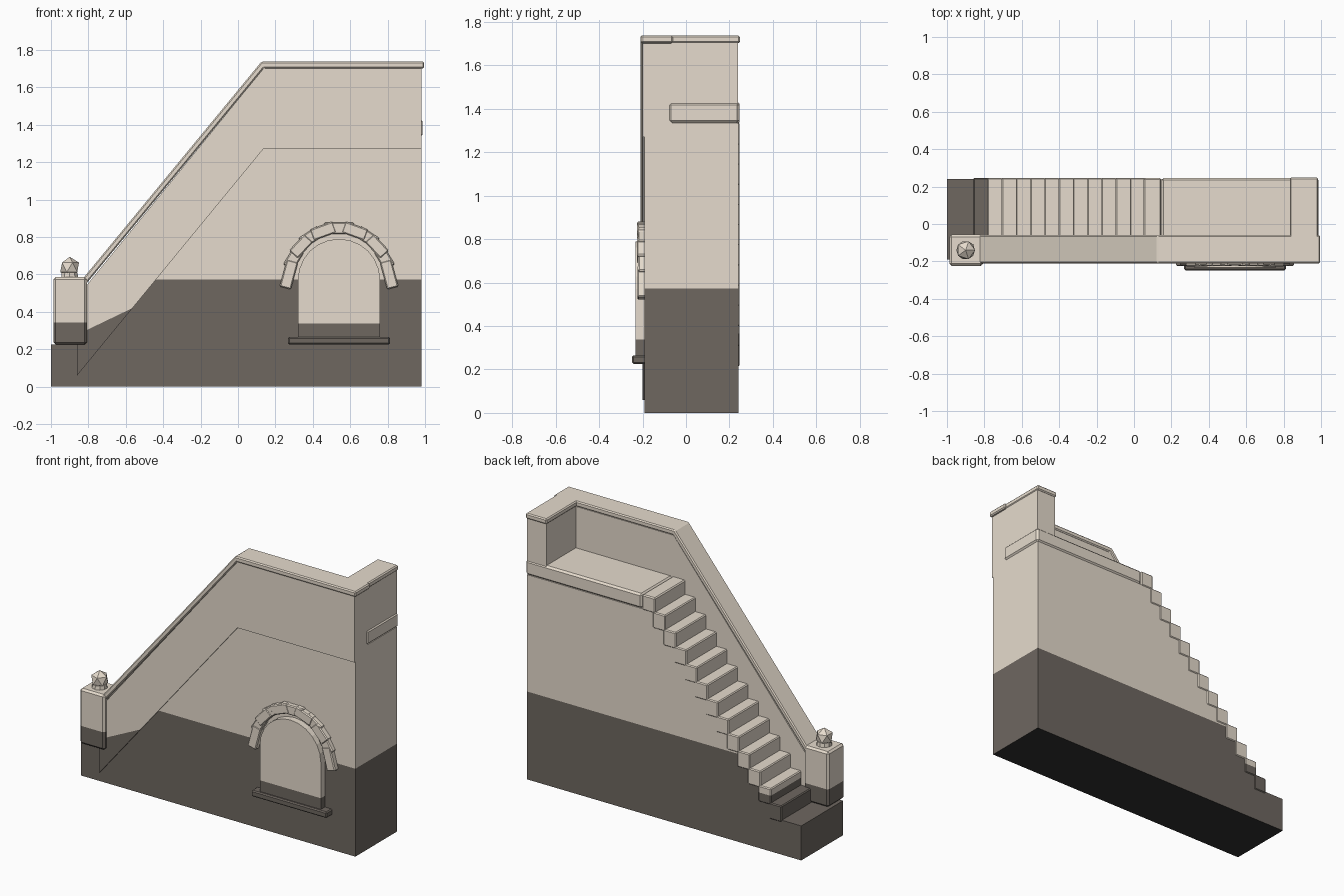
import bpy, bmesh, math
from mathutils import Vector, Matrix

if "Cube" in bpy.data.objects:
    bpy.data.objects.remove(bpy.data.objects["Cube"])


def material(name, rgb):
    m = bpy.data.materials.new(name)
    m.diffuse_color = (*rgb, 1)
    m.use_nodes = True
    m.node_tree.nodes["Principled BSDF"].inputs["Base Color"].default_value = m.diffuse_color
    return m


PLASTER = material("light plaster", (0.79, 0.71, 0.61))
DARK = material("dark stone", (0.156, 0.136, 0.118))
BLACK = material("black underside", (0.03, 0.03, 0.03))


def finish(name, bm, bevel=0.0, cut=None, base=PLASTER, underside=False):
    """Make an object; cut = (point, normal) paints everything below that plane dark."""
    bmesh.ops.recalc_face_normals(bm, faces=bm.faces)
    if cut:
        co, no = Vector(cut[0]), Vector(cut[1])
        geom = bm.verts[:] + bm.edges[:] + bm.faces[:]
        bmesh.ops.bisect_plane(bm, geom=geom, plane_co=co, plane_no=no, dist=1e-5)
        for f in bm.faces:
            f.material_index = int((f.calc_center_median() - co).dot(no) < 0)
            if underside and f.normal.z < -0.9:
                f.material_index = 2
    me = bpy.data.meshes.new(name)
    bm.to_mesh(me)
    bm.free()
    me.materials.append(base)
    if cut:
        me.materials.append(DARK)
    if underside:
        me.materials.append(BLACK)
    ob = bpy.data.objects.new(name, me)
    bpy.context.collection.objects.link(ob)
    if bevel:
        mod = ob.modifiers.new("Bevel", 'BEVEL')
        mod.width, mod.segments = bevel, 1
        mod.limit_method, mod.angle_limit = 'ANGLE', math.radians(35)
    return ob


def box(name, x0, x1, y0, y1, z0, z1, bevel=0.0, cut=None, base=PLASTER):
    bm = bmesh.new()
    bmesh.ops.create_cube(bm, size=1)
    for v in bm.verts:
        v.co = ((x0 + x1) / 2 + v.co.x * (x1 - x0),
                (y0 + y1) / 2 + v.co.y * (y1 - y0),
                (z0 + z1) / 2 + v.co.z * (z1 - z0))
    return finish(name, bm, bevel, cut, base)


def extrude(name, profile, y0, y1, bevel=0.0, cut=None, underside=False):
    """Extrude an x/z outline from y0 to y1."""
    bm = bmesh.new()
    face = bm.faces.new([bm.verts.new((x, y0, z)) for x, z in profile])
    new = bmesh.ops.extrude_face_region(bm, geom=[face])["geom"]
    for v in new:
        if isinstance(v, bmesh.types.BMVert):
            v.co.y = y1
    # extruding keeps the first face, so the solid is closed
    return finish(name, bm, bevel, cut, underside=underside)


UP = (0, 0, 1)
STEPS, RUN, RISE = 13, 0.0762, 0.0927
X0, Z0 = -0.86, 0.225

# main block with a stepped slope
outline = [(0.98, 0), (-1, 0), (-1, Z0)]
z = Z0
for k in range(STEPS):
    x = X0 + RUN * k + 0.008
    outline.append((x, z))
    z = Z0 + RISE * (k + 1) - 0.02
    if k == STEPS - 1:
        z = 1.335
    outline.append((x, z))
outline.append((0.98, z))
extrude("main_block", outline, -0.19, 0.241, cut=((0, 0, 0.573), UP), underside=True)

# stair treads: first one dark, second dark at its foot
for k in range(STEPS - 1):
    x, top = X0 + RUN * k, Z0 + RISE * (k + 1)
    box(f"step_{k + 1}", x, x + RUN + 0.015, -0.08, 0.246, top - 0.105, top, 0.006,
        cut=((0, 0, 0.365), UP) if k == 1 else None,
        base=DARK if k == 0 else PLASTER)

# landing
box("top_step", 0.052, 0.145, -0.08, 0.246, 1.33, 1.43, 0.007)
box("landing", 0.147, 0.987, -0.08, 0.246, 1.335, 1.43, 0.012)

# sloped parapet, its lower left corner dark
extrude("parapet", [(-0.86, 0.06), (0.135, 1.27), (0.98, 1.27), (0.98, 1.70),
                    (0.135, 1.70), (-0.86, 0.48)],
        -0.2, -0.065, cut=((-0.56, 0, 0.422), (-0.48, 0, 1)))
box("end_parapet", 0.84, 0.98, -0.07, 0.24, 1.42, 1.71)

# coping
extrude("coping", [(-0.84, 0.515), (0.138, 1.702), (0.995, 1.702), (0.995, 1.737),
                   (0.125, 1.737), (-0.84, 0.565)], -0.21, -0.06, 0.007)
box("end_coping", 0.833, 0.985, -0.075, 0.248, 1.702, 1.737, 0.007)

# newel post and finial
box("newel_post", -0.987, -0.808, -0.224, -0.057, 0.225, 0.585, 0.012,
    cut=((0, 0, 0.343), UP))
bm = bmesh.new()
bmesh.ops.create_cone(bm, cap_ends=True, segments=10, radius1=0.048, radius2=0.044,
                      depth=0.03, matrix=Matrix.Translation((-0.9, -0.14, 0.595)))
finish("finial_base", bm)
bm = bmesh.new()
bmesh.ops.create_icosphere(bm, subdivisions=1, radius=0.056,
                           matrix=Matrix.Translation((-0.9, -0.14, 0.638)))
finish("finial", bm)

# arched window panel
CX, CZ, R = 0.54, 0.57, 0.22
arch = [(CX - R, 0.25), (CX + R, 0.25)]
for i in range(13):
    a = math.pi * i / 12
    arch.append((CX + R * math.cos(a), CZ + R * math.sin(a)))
extrude("window_panel", arch, -0.232, -0.18, cut=((0, 0, 0.338), UP))
box("window_sill", 0.268, 0.812, -0.248, -0.18, 0.225, 0.265, 0.007, base=DARK)


# arch stones: offset from centre, height, tilt, length, front
def stone(name, x, z, tilt, length, front):
    bm = bmesh.new()
    bmesh.ops.create_cube(bm, size=1)
    m = (Matrix.Translation((x, (front - 0.18) / 2, z))
         @ Matrix.Rotation(-tilt, 4, 'Y')
         @ Matrix.Diagonal((length, -0.18 - front, 0.062, 1)))
    bmesh.ops.transform(bm, matrix=m, verts=bm.verts)
    finish(name, bm, 0.006)


ROWS = [(0.268, 0.60, 75, 0.15, -0.224), (0.243, 0.685, 58, 0.11, -0.221),
        (0.203, 0.75, 47, 0.12, -0.226), (0.15, 0.80, 33, 0.12, -0.222),
        (0.085, 0.832, 20, 0.13, -0.225)]
for side, s in (("left", -1), ("right", 1)):
    for i, (dx, z, tilt, length, front) in enumerate(ROWS):
        stone(f"arch_stone_{side}_{i + 1}", CX + s * dx, z,
              -s * math.radians(tilt), length, front)
stone("keystone", CX, 0.846, 0, 0.16, -0.223)
